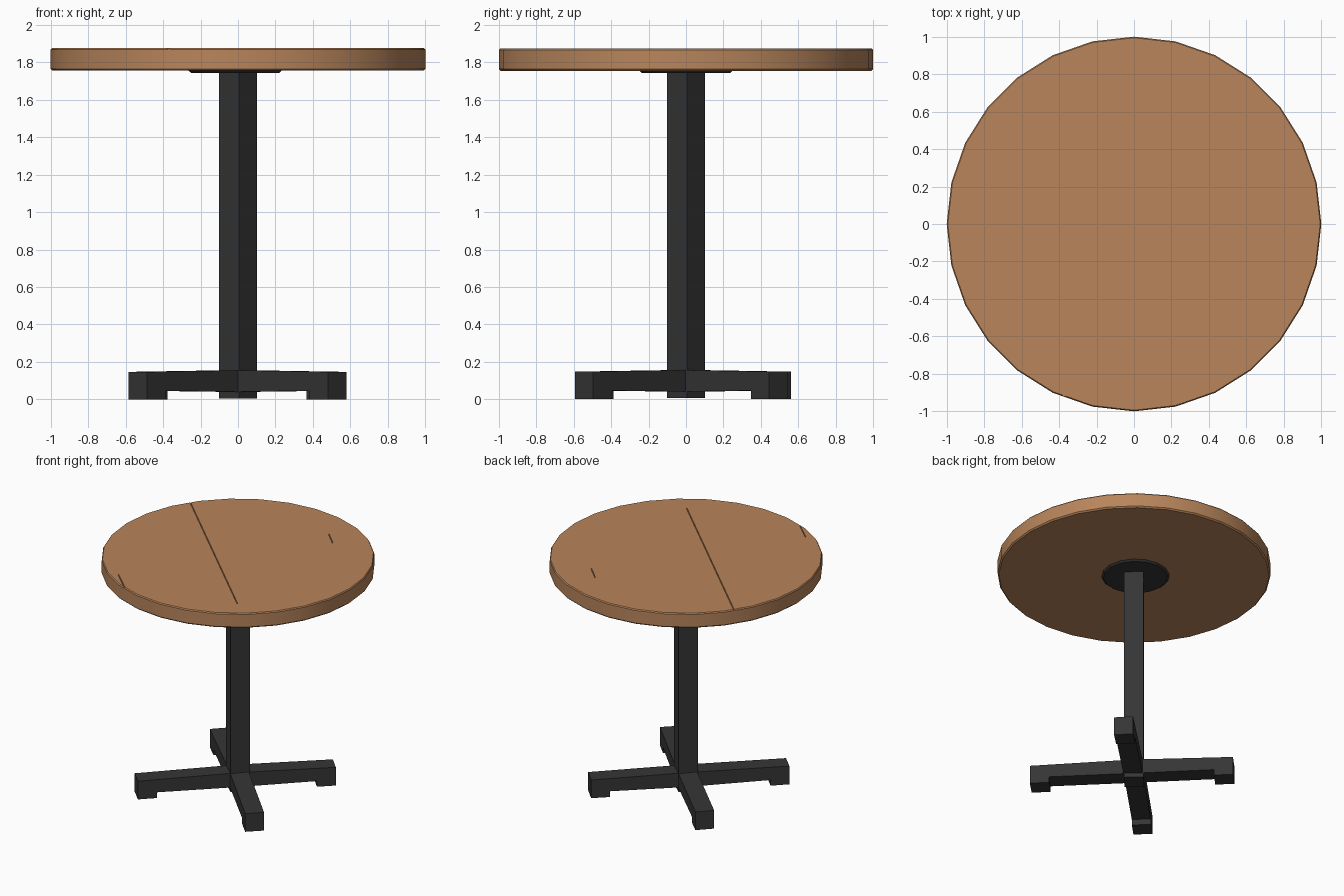
import bpy, bmesh, math
from mathutils import Matrix, Vector

if "Cube" in bpy.data.objects:
    bpy.data.objects.remove(bpy.data.objects["Cube"])


def material(name, color):
    m = bpy.data.materials.new(name)
    m.diffuse_color = (*color, 1)
    m.use_nodes = True
    m.node_tree.nodes["Principled BSDF"].inputs["Base Color"].default_value = m.diffuse_color
    return m


wood = material("warm wood", (0.48, 0.235, 0.105))
black = material("black metal", (0.036, 0.036, 0.036))


def make(name, bm, mat):
    bmesh.ops.recalc_face_normals(bm, faces=bm.faces)
    me = bpy.data.meshes.new(name)
    bm.to_mesh(me)
    bm.free()
    ob = bpy.data.objects.new(name, me)
    bpy.context.collection.objects.link(ob)
    me.materials.append(mat)
    return ob


def stack(name, rings, sides, mat, turn=0.0, center=(0, 0)):
    """Solid from (radius, z) rings, capped at both ends."""
    bm = bmesh.new()
    loops = []
    for r, z in rings:
        loops.append([bm.verts.new((center[0] + r * math.cos(turn + math.tau * i / sides),
                                    center[1] + r * math.sin(turn + math.tau * i / sides), z))
                      for i in range(sides)])
    for a, b in zip(loops, loops[1:]):
        for i in range(sides):
            j = (i + 1) % sides
            bm.faces.new((a[i], a[j], b[j], b[i]))
    bm.faces.new(loops[0][::-1])
    bm.faces.new(loops[-1])
    return make(name, bm, mat)


def activate(ob):
    bpy.ops.object.select_all(action='DESELECT')
    ob.select_set(True)
    bpy.context.view_layer.objects.active = ob


# Round top with softly eased rims
top = stack("table_top", [(0.99, 1.755), (1.0, 1.765), (1.0, 1.867), (0.994, 1.875)], 28, wood)

# Plank seams: thin grooves cut into the top
seams = [((-0.84, 0.58), (0.47, -0.68)), ((0.33, 0.69), (0.44, 0.58)), ((-0.53, -0.77), (-0.36, -0.93))]
for i, (a, b) in enumerate(seams):
    a, b = Vector((*a, 1.875)), Vector((*b, 1.875))
    d = b - a
    bm = bmesh.new()
    bmesh.ops.create_cube(bm, size=1, matrix=Matrix.Translation((a + b) / 2)
                          @ Matrix.Rotation(math.atan2(d.y, d.x), 4, 'Z')
                          @ Matrix.Diagonal((d.length, 0.006, 0.012, 1)))
    cutter = make(f"seam_cutter_{i}", bm, wood)
    cutter.hide_render = True
    mod = top.modifiers.new("seam", 'BOOLEAN')
    mod.operation = 'DIFFERENCE'
    mod.solver = 'EXACT'
    mod.object = cutter
    activate(top)
    bpy.ops.object.modifier_apply(modifier=mod.name)
    bpy.data.objects.remove(cutter)

activate(top)
bpy.ops.object.shade_smooth_by_angle(angle=math.radians(30))

# Mounting plate under the top
stack("mounting_plate", [(0.235, 1.743), (0.25, 1.756)], 16, black, center=(-0.015, 0))

# Square post standing on its corner diagonal
stack("post", [(0.102, 0.006), (0.102, 1.75)], 4, black, turn=math.radians(3))

# Four arms, each a side profile with a foot block at its end
tips = {"front_left": (-0.535, -0.535), "front_right": (0.53, -0.545),
        "back_right": (0.515, 0.495), "back_left": (-0.525, 0.51)}
for name, (x, y) in tips.items():
    r, ang = math.hypot(x, y), math.atan2(y, x)
    profile = [(0, 0.04), (r - 0.14, 0.046), (r - 0.14, 0), (r, 0), (r, 0.147), (0, 0.156)]
    bm = bmesh.new()
    face = bm.faces.new([bm.verts.new((u, -0.07, z)) for u, z in profile])
    ext = bmesh.ops.extrude_face_region(bm, geom=[face])
    bmesh.ops.translate(bm, vec=(0, 0.14, 0),
                        verts=[v for v in ext["geom"] if isinstance(v, bmesh.types.BMVert)])
    bmesh.ops.rotate(bm, verts=bm.verts, cent=(0, 0, 0), matrix=Matrix.Rotation(ang, 3, 'Z'))
    make(name + "_leg", bm, black)
